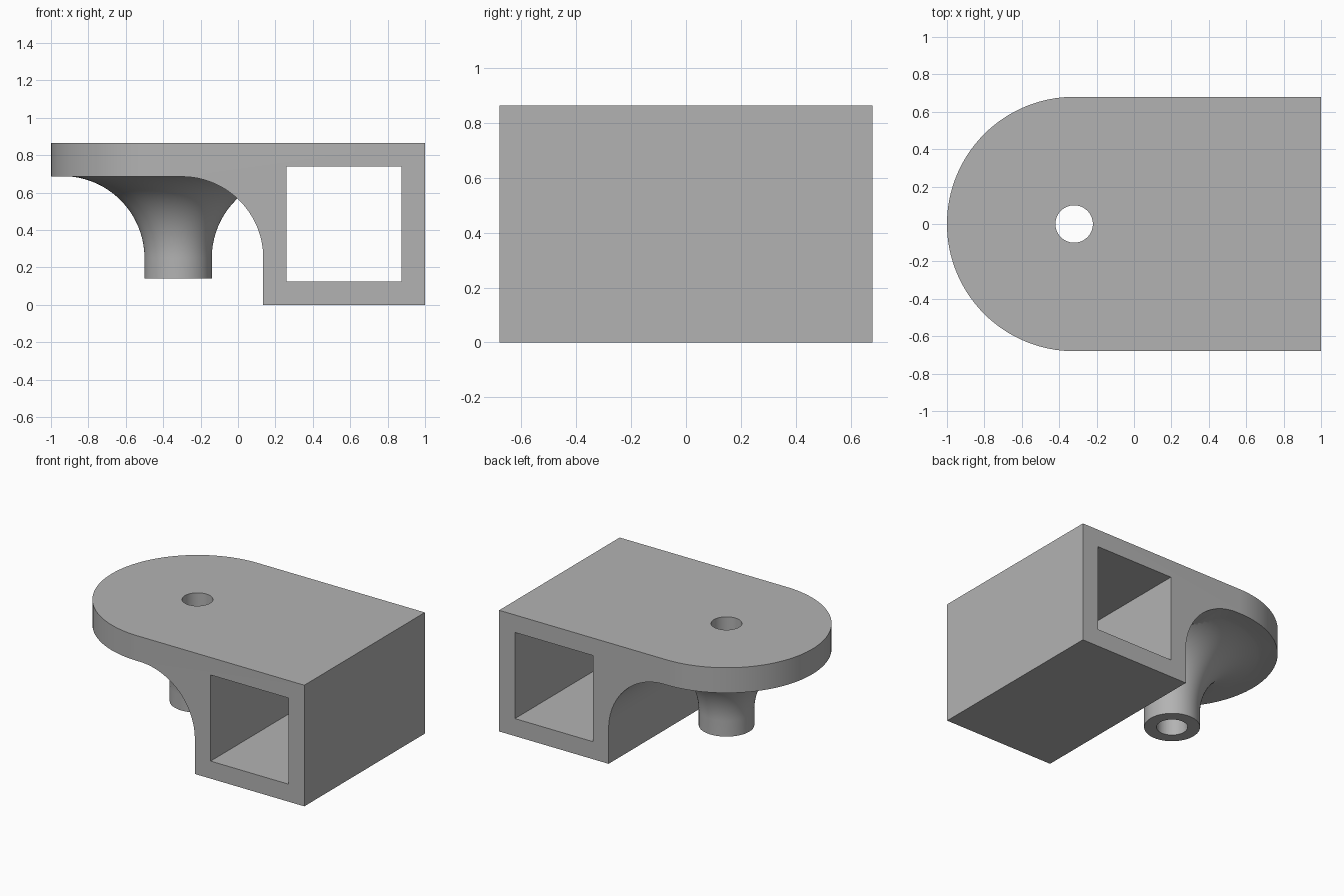
import bpy
import bmesh
from math import radians, cos, sin, pi
from mathutils import Vector

cube = bpy.data.objects.get("Cube")
if cube:
    bpy.data.objects.remove(cube, do_unlink=True)

# Main dimensions
TOP, PLATE_BOTTOM, HALF_WIDTH = 0.865, 0.685, 0.68
POST_X, POST_R, BORE_R, POST_BOTTOM = -0.32, 0.18, 0.1, 0.14
WALL_X, FILLET = 0.135, 0.435
FILLET_Z = PLATE_BOTTOM - FILLET

grey = bpy.data.materials.new("plain grey")
grey.use_nodes = True
colour = (0.45, 0.45, 0.45, 1)
grey.diffuse_color = colour
grey.node_tree.nodes["Principled BSDF"].inputs["Base Color"].default_value = colour


def arc(cx, cy, r, start, end, steps):
    angles = [radians(start + (end - start) * i / steps) for i in range(steps + 1)]
    return [(cx + r * cos(a), cy + r * sin(a)) for a in angles]


def finish(bm, name):
    bmesh.ops.remove_doubles(bm, verts=bm.verts, dist=1e-5)
    bmesh.ops.recalc_face_normals(bm, faces=bm.faces)
    mesh = bpy.data.meshes.new(name)
    bm.to_mesh(mesh)
    bm.free()
    mesh.materials.append(grey)
    obj = bpy.data.objects.new(name, mesh)
    bpy.context.collection.objects.link(obj)
    return obj


def prism(name, points, axis, low, high):
    """Extrude a 2D outline along y (points are x, z) or z (points are x, y)."""
    bm = bmesh.new()
    place = (lambda a, b: (a, low, b)) if axis == "y" else (lambda a, b: (a, b, low))
    face = bm.faces.new([bm.verts.new(place(a, b)) for a, b in points])
    new = bmesh.ops.extrude_face_region(bm, geom=[face])["geom"]
    step = Vector((0, high - low, 0)) if axis == "y" else Vector((0, 0, high - low))
    moved = [v for v in new if isinstance(v, bmesh.types.BMVert)]
    bmesh.ops.translate(bm, verts=moved, vec=step)
    return finish(bm, name)


def lathe(name, points, x, steps):
    """Turn a radius, height profile about a vertical axis at x."""
    bm = bmesh.new()
    verts = [bm.verts.new((x + r, 0, z)) for r, z in points]
    edges = [bm.edges.new(pair) for pair in zip(verts, verts[1:])]
    bmesh.ops.spin(bm, geom=verts + edges, cent=(x, 0, 0), axis=(0, 0, 1),
                   angle=2 * pi, steps=steps)
    return finish(bm, name)


def combine(target, tool, operation):
    mod = target.modifiers.new(operation, "BOOLEAN")
    mod.operation, mod.solver, mod.object = operation, "EXACT", tool
    bpy.context.view_layer.objects.active = target
    bpy.ops.object.modifier_apply(modifier=mod.name)
    bpy.data.objects.remove(tool, do_unlink=True)


# Side profile: plate flowing through a fillet into the box end
side = [(-1.1, TOP), (1.1, TOP), (1.1, 0), (WALL_X, 0)]
side += arc(WALL_X - FILLET, FILLET_Z, FILLET, 0, 90, 32) + [(-1.1, PLATE_BOTTOM)]
bracket = prism("bracket", side, "y", -0.8, 0.8)

# Plan outline with the rounded end
plan = arc(POST_X, 0, HALF_WIDTH, 90, 270, 64) + [(1, -HALF_WIDTH), (1, HALF_WIDTH)]
combine(bracket, prism("plan_outline", plan, "z", -0.1, 1), "INTERSECT")

# Flared post under the plate
flare = FILLET + 0.003
post = [(0, POST_BOTTOM), (POST_R, POST_BOTTOM)]
post += arc(POST_R + flare, FILLET_Z, flare, 180, 90, 32)
post += [(POST_R + flare, 0.78), (0, 0.78)]
combine(bracket, lathe("post", post, POST_X, 96), "UNION")

# Square tunnel through the box end
tunnel = [(0.26, 0.125), (0.875, 0.125), (0.875, 0.74), (0.26, 0.74)]
combine(bracket, prism("tunnel", tunnel, "y", -1, 1), "DIFFERENCE")

# Round bore through plate and post
bore = arc(POST_X, 0, BORE_R, 0, 354.375, 63)
combine(bracket, prism("bore", bore, "z", -0.1, 1), "DIFFERENCE")

bpy.ops.object.select_all(action="DESELECT")
bracket.select_set(True)
bpy.context.view_layer.objects.active = bracket
bpy.ops.object.shade_smooth_by_angle(angle=radians(30))
